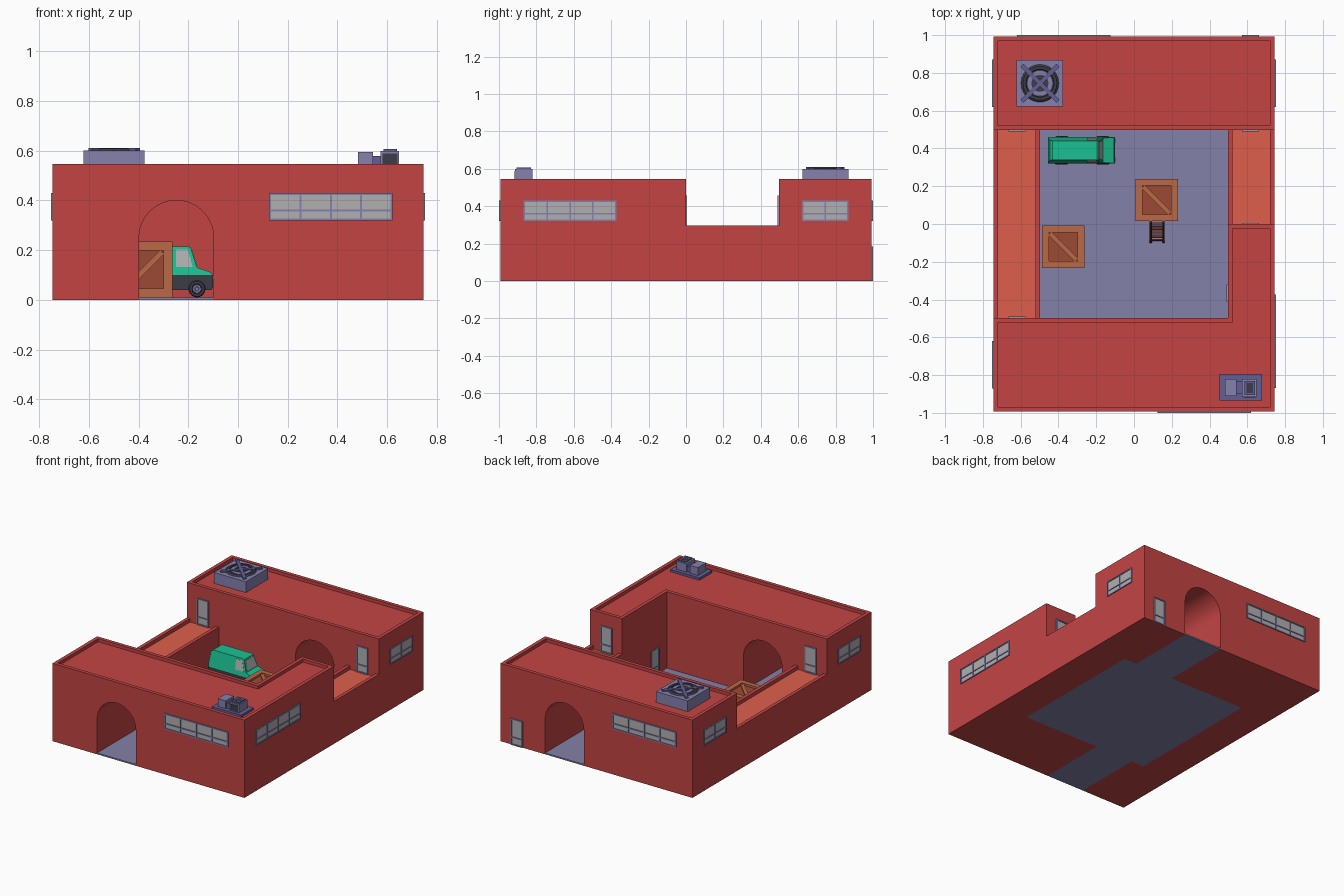
import bpy, bmesh, math
from mathutils import Matrix, Vector

if "Cube" in bpy.data.objects:
    bpy.data.objects.remove(bpy.data.objects["Cube"])

PALETTE = {"orange": "DE5F4B", "red": "C44444", "paving": "8481A8", "frame": "8581AE",
           "glass": "B0B0B0", "purple": "625F94", "dark": "3C3C46", "green": "1BC091",
           "wood": "BA6847", "plank": "9C4A33", "ladder": "4A2A22"}
MATS = {}


def mat(key):
    if key not in MATS:
        rgb = [int(PALETTE[key][i:i + 2], 16) / 255 for i in (0, 2, 4)]
        MATS[key] = bpy.data.materials.new(key)
        MATS[key].diffuse_color = [((c + .055) / 1.055) ** 2.4 for c in rgb] + [1]
    return MATS[key]


class Part:
    """Collects primitives into one mesh object."""

    def __init__(self, name):
        self.name, self.bm, self.slots = name, bmesh.new(), []

    def paint(self, faces, key):
        if key not in self.slots:
            self.slots.append(key)
        for f in faces:
            f.material_index = self.slots.index(key)

    def box(self, lo, hi, key, m=Matrix()):
        lo, hi = Vector(lo), Vector(hi)
        t = m @ Matrix.Translation((lo + hi) / 2) @ Matrix.Diagonal((*(hi - lo), 1))
        vs = bmesh.ops.create_cube(self.bm, size=1, matrix=t)["verts"]
        self.paint({f for v in vs for f in v.link_faces}, key)

    def prism(self, pts, axis, a, b, key, taper=None):
        def put(u, w, t):
            if taper:
                t = taper(t, w)
            return self.bm.verts.new((u, t, w) if axis == "y" else (u, w, t))
        lo, hi = ([put(u, w, t) for u, w in pts] for t in (a, b))
        n, new = len(pts), self.bm.faces.new
        fs = [new(lo[::-1]), new(hi)]
        fs += [new((lo[i], lo[(i + 1) % n], hi[(i + 1) % n], hi[i])) for i in range(n)]
        bmesh.ops.recalc_face_normals(self.bm, faces=fs)
        self.paint(fs, key)
        return fs

    def lathe(self, pts, key, m=Matrix(), n=24):
        rings = [[self.bm.verts.new(m @ Vector((r * math.cos(k * math.tau / n), r * math.sin(k * math.tau / n), z)))
                  for k in range(n)] for r, z in pts]
        fs = [self.bm.faces.new((rings[i][k], rings[i][(k + 1) % n], rings[(i + 1) % len(pts)][(k + 1) % n],
                                 rings[(i + 1) % len(pts)][k])) for i in range(len(pts)) for k in range(n)]
        bmesh.ops.recalc_face_normals(self.bm, faces=fs)
        self.paint(fs, key)

    def done(self, loc=(0, 0, 0), rot=(0, 0, 0), smooth=False):
        me = bpy.data.meshes.new(self.name)
        self.bm.to_mesh(me)
        self.bm.free()
        for k in self.slots:
            me.materials.append(mat(k))
        ob = bpy.data.objects.new(self.name, me)
        ob.location, ob.rotation_euler = loc, [math.radians(r) for r in rot]
        bpy.context.collection.objects.link(ob)
        bpy.context.view_layer.objects.active = ob
        if smooth:
            ob.select_set(True)
            bpy.ops.object.shade_smooth_by_angle(angle=math.radians(35))
            ob.select_set(False)
        return ob


X, Y, I, H, LOW = .745, .993, .497, .546, .298   # outer half sizes, courtyard, heights
RIM, BAND = .025, .05


def colour_walls(ob, top, panel=None):
    """Cut the colour bands into the walls and paint the fields between orange."""
    bm = bmesh.new()
    bm.from_mesh(ob.data)
    cuts = [((0, 0, z), (0, 0, 1)) for z in (BAND, top)]
    cuts += [((x, 0, 0), (1, 0, 0)) for x in panel or ()]
    for co, no in cuts:
        bmesh.ops.bisect_plane(bm, geom=bm.verts[:] + bm.edges[:] + bm.faces[:], dist=1e-5, plane_co=co, plane_no=no)
    bm.normal_update()
    for f in bm.faces:
        c = f.calc_center_median()
        inside = panel and panel[0] - .001 < c.x < panel[1] - .001
        f.material_index = int(abs(f.normal.z) < .1 and BAND < c.z < top and not inside)
    bm.to_mesh(ob.data)
    bm.free()
    ob.data.materials.clear()
    for k in ("red", "orange"):
        ob.data.materials.append(mat(k))


def block(name, footprint, panel, arch_x, arch_y):
    """Tall block with parapet, sunken roof and an arched gateway."""
    p = Part(name)
    roof = p.prism(footprint, "z", 0, H, "red")[1]
    bmesh.ops.inset_region(p.bm, faces=[roof], thickness=RIM, use_even_offset=True)
    ext = bmesh.ops.extrude_face_region(p.bm, geom=[roof])["geom"]
    bmesh.ops.translate(p.bm, vec=(0, 0, -.022), verts=[v for v in ext if isinstance(v, bmesh.types.BMVert)])
    if roof.is_valid:
        bmesh.ops.delete(p.bm, geom=[roof], context="FACES_ONLY")
    ob = p.done()
    c = Part(name + "_arch_cutter")
    arc = [(arch_x + .15 * math.cos(a), .25 + .15 * math.sin(a)) for a in (math.pi * i / 24 for i in range(25))]
    c.prism([(arch_x - .15, -.1), (arch_x + .15, -.1)] + arc, "y", arch_y - .35, arch_y + .35, "red")
    cutter = c.done()
    cutter.hide_render = True
    mod = ob.modifiers.new("arch", "BOOLEAN")
    mod.object, mod.operation, mod.solver = cutter, "DIFFERENCE", "EXACT"
    bpy.context.view_layer.objects.active = ob
    bpy.ops.object.modifier_apply(modifier="arch")
    bpy.data.objects.remove(cutter)
    colour_walls(ob, I, panel)


block("front_block", [(-X, -Y), (X, -Y), (X, 0), (I, 0), (I, -I), (-X, -I)], (-I, 0), -.248, -.745)
block("back_block", [(-X, I), (X, I), (X, Y), (-X, Y)], (0, I), .248, .745)

# low side wings with rims along their long edges
for name, x0, x1, y0 in (("left_wing", -X, -I, -I), ("right_wing", I, X, 0)):
    p = Part(name)
    a, b, r = x0 + RIM, x1 - RIM, LOW - .025
    p.prism([(x0, 0), (x1, 0), (x1, LOW), (b, LOW), (b, r), (a, r), (a, LOW), (x0, LOW)], "y", y0, I, "red")
    wing = p.done()
    colour_walls(wing, .248)
    for f in wing.data.polygons:
        if f.normal.z > .9 and f.center.z < LOW - .01:
            f.material_index = 1

# paving of the yard and both gateways
p = Part("paving")
p.box((-I, -I, 0), (I, I, .01), "paving")
p.box((-.398, -Y, 0), (-.098, -I, .01), "paving")
p.box((.098, I, 0), (.398, Y, .01), "paving")
p.done()


def glazing(name, w, h, bars, rails, loc, rot):
    """Framed panel facing local -y; bars split the width, rails the height."""
    p, t, d = Part(name), .008, .0065
    p.box((-w / 2, -.002, 0), (w / 2, .002, h), "glass")
    for i in range(bars + 1):
        x = -w / 2 + t / 2 + i * (w - t) / bars
        p.box((x - t / 2, -d, 0), (x + t / 2, 0, h), "frame")
    for z in [0, h - t] + rails:
        p.box((-w / 2, -d, z), (w / 2, 0, z + t), "frame")
    p.done(loc, (0, 0, rot))


for x, y, rot, w, n in ((.373, -Y, 0, .495, 4), (-.373, Y, 180, .495, 4), (X, -.62, 90, .495, 4),
                        (X, .745, 90, .25, 2), (-X, .745, -90, .25, 2), (-X, -.745, -90, .25, 2)):
    glazing("window", w, .11, n, [.035], (x, y, .32), rot)
for x, y, z, rot in ((.617, Y, 0, 180), (I, -.365, .01, -90), (-.62, I, .273, 0), (.617, I, .273, 0),
                     (-.62, -I, .273, 180), (.617, 0, .273, 180)):
    glazing("door", .09, .185, 1, [.05], (x, y, z), rot)

# roof fan
p = Part("roof_fan")
p.box((-.123, -.123, 0), (.123, .123, .076), "frame")
p.lathe([(.001, .076), (.098, .076), (.098, .078), (.001, .078)], "dark")
p.lathe([(.072, .077), (.1, .077), (.09, .085), (.075, .085)], "dark")
p.lathe([(.045, .077), (.066, .077), (.066, .081), (.045, .081)], "frame")
for a in (45, -45):
    p.box((-.135, -.011, .076), (.135, .011, .086), "purple", Matrix.Rotation(math.radians(a), 4, "Z"))
p.done((-.498, .745, .524), smooth=True)

# roof air unit
p = Part("air_unit")
p.box((.452, -.935, .524), (.678, -.795, .54), "purple")
p.box((.482, -.91, .54), (.542, -.82, .595), "frame")
p.box((.542, -.9, .54), (.572, -.83, .578), "purple")
p.box((.572, -.915, .54), (.648, -.82, .598), "frame")
p.box((.58, -.918, .546), (.642, -.912, .588), "dark")
p.box((.585, -.905, .598), (.64, -.83, .606), "purple")
p.box((.596, -.894, .6), (.629, -.841, .607), "dark")
p.done()

# crates: inner panels, edge beams and a diagonal brace on each face
for x, y in ((-.375, -.12), (.12, .127)):
    p, h, b = Part("crate"), .112, .036
    p.box([-h + .014] * 3, [h - .014] * 3, "plank")
    for ax in range(3):
        for s in (-1, 1):
            for t in (-1, 1):
                lo, hi = [-h] * 3, [h] * 3
                for k, sg in (((ax + 1) % 3, s), ((ax + 2) % 3, t)):
                    lo[k], hi[k] = sorted((sg * h, sg * (h - b)))
                p.box(lo, hi, "wood")
    R = Matrix.Rotation
    for m, ang in [(R(math.pi / 2 * k, 4, "Z") @ R(math.pi / 2, 4, "X"), 45) for k in range(4)] + \
                  [(Matrix(), -45), (R(math.pi, 4, "X"), -45)]:
        p.box((-.1, -.012, h - .02), (.1, .012, h - .006), "wood", m @ R(math.radians(ang), 4, "Z"))
    p.done((x, y, .01 + h))

# ladder leaning on the crate
p = Part("ladder")
for s in (-1, 1):
    p.box((s * .034 - .006, -.006, 0), (s * .034 + .006, .006, .25), "ladder")
for i in range(7):
    p.box((-.034, -.004, .022 + i * .034), (.034, .004, .03 + i * .034), "plank")
p.done((.122, -.095, .01), (-25, 0, 0))

# van
p = Part("van_body")


def lean(t, z):
    return t - math.copysign(.17 * max(0, z - .1), t)


p.prism([(-.455, .1), (-.455, .13), (-.445, .205), (-.432, .215), (-.2, .215), (-.19, .21),
         (-.165, .13), (-.112, .112), (-.102, .1)], "y", -.07, .07, "green", lean)
p.prism([(-.455, .05), (-.45, .04), (-.107, .04), (-.1, .05), (-.1, .1), (-.455, .1)], "y", -.069, .069, "dark")
p.prism([(-.25, .132), (-.182, .132), (-.202, .203), (-.25, .203)], "y", -.0715, .0715, "glass", lean)
p.prism([(-.165, .138), (-.185, .202), (-.19, .2), (-.17, .136)], "y", -.06, .06, "glass", lean)
for s in (-1, 1):
    p.box((-.106, s * .05 - .012, .08), (-.097, s * .05 + .012, .1), "glass")
p.done((0, .39, 0))
for x in (-.383, -.165):
    for s in (-1, 1):
        p = Part("van_wheel")
        p.lathe([(.001, 0), (.034, 0), (.034, .022), (.03, .026), (.021, .026), (.019, .022), (.001, .022)], "dark")
        p.lathe([(.001, .02), (.018, .02), (.016, .026), (.009, .026), (.007, .023), (.001, .023)], "frame")
        p.done((x, .39 + s * .049, .044), (-90 * s, 0, 0), smooth=True)

for m in bpy.data.materials:
    if m.users and not m.is_grease_pencil:
        m.use_nodes = True
        m.node_tree.nodes["Principled BSDF"].inputs["Base Color"].default_value = m.diffuse_color
